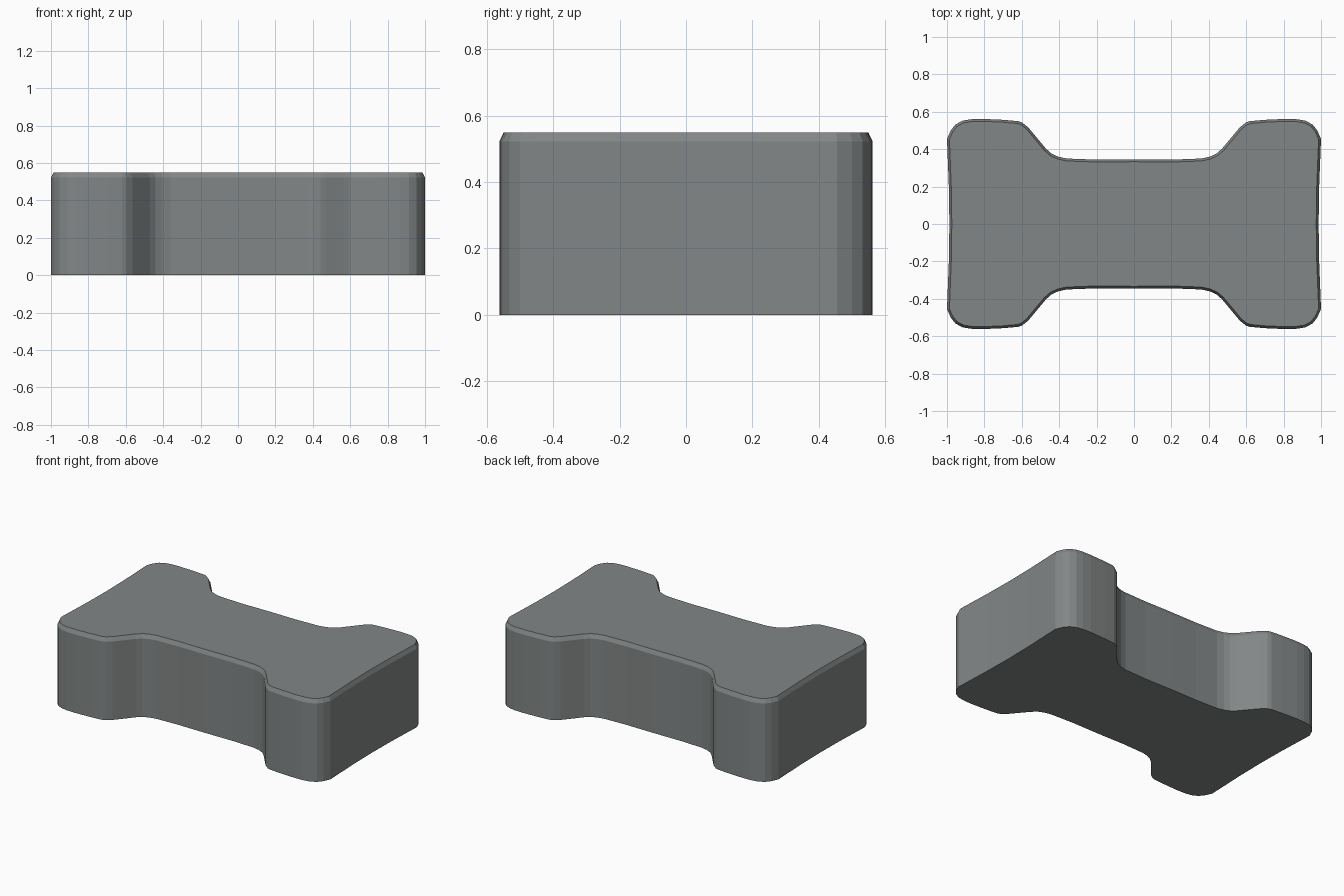
import bpy, bmesh

if "Cube" in bpy.data.objects:
    bpy.data.objects.remove(bpy.data.objects["Cube"])

HEIGHT, BEVEL_Z, BEVEL_W = 0.549, 0.522, 0.013

# One quarter of the outline, from the end's middle round to the waist's middle
quarter = [(0.987, 0), (0.99, 0.2), (1.0, 0.455), (0.98, 0.50), (0.955, 0.532),
           (0.915, 0.553), (0.87, 0.56), (0.81, 0.562), (0.70, 0.557),
           (0.62, 0.55), (0.597, 0.542), (0.565, 0.516), (0.51, 0.45),
           (0.47, 0.402), (0.44, 0.376), (0.405, 0.36), (0.36, 0.35),
           (0.20, 0.344), (0, 0.346)]

# Mirror the quarter into a closed counter-clockwise loop
half = quarter + [(-x, y) for x, y in reversed(quarter[:-1])]
outline = half + [(x, -y) for x, y in reversed(half[1:-1])]

# Paving block body: extruded outline with a narrow chamfer round the top
bm = bmesh.new()
base = [bm.verts.new((x, y, 0)) for x, y in outline]
top = [bm.verts.new((x, y, BEVEL_Z)) for x, y in outline]
n = len(outline)
for i in range(n):
    j = (i + 1) % n
    bm.faces.new((base[i], base[j], top[j], top[i]))
bm.faces.new(list(reversed(base)))
cap = bm.faces.new(top)
bm.normal_update()
bmesh.ops.inset_region(bm, faces=[cap], thickness=BEVEL_W, use_even_offset=True)
for v in cap.verts:
    v.co.z = HEIGHT
bmesh.ops.recalc_face_normals(bm, faces=bm.faces[:])

mesh = bpy.data.meshes.new("paving_block")
bm.to_mesh(mesh)
bm.free()
block = bpy.data.objects.new("paving_block", mesh)
bpy.context.collection.objects.link(block)

# Concrete colour
mat = bpy.data.materials.new("concrete grey")
mat.diffuse_color = (0.225, 0.24, 0.24, 1)
mat.use_nodes = True
mat.node_tree.nodes["Principled BSDF"].inputs["Base Color"].default_value = mat.diffuse_color
mesh.materials.append(mat)
